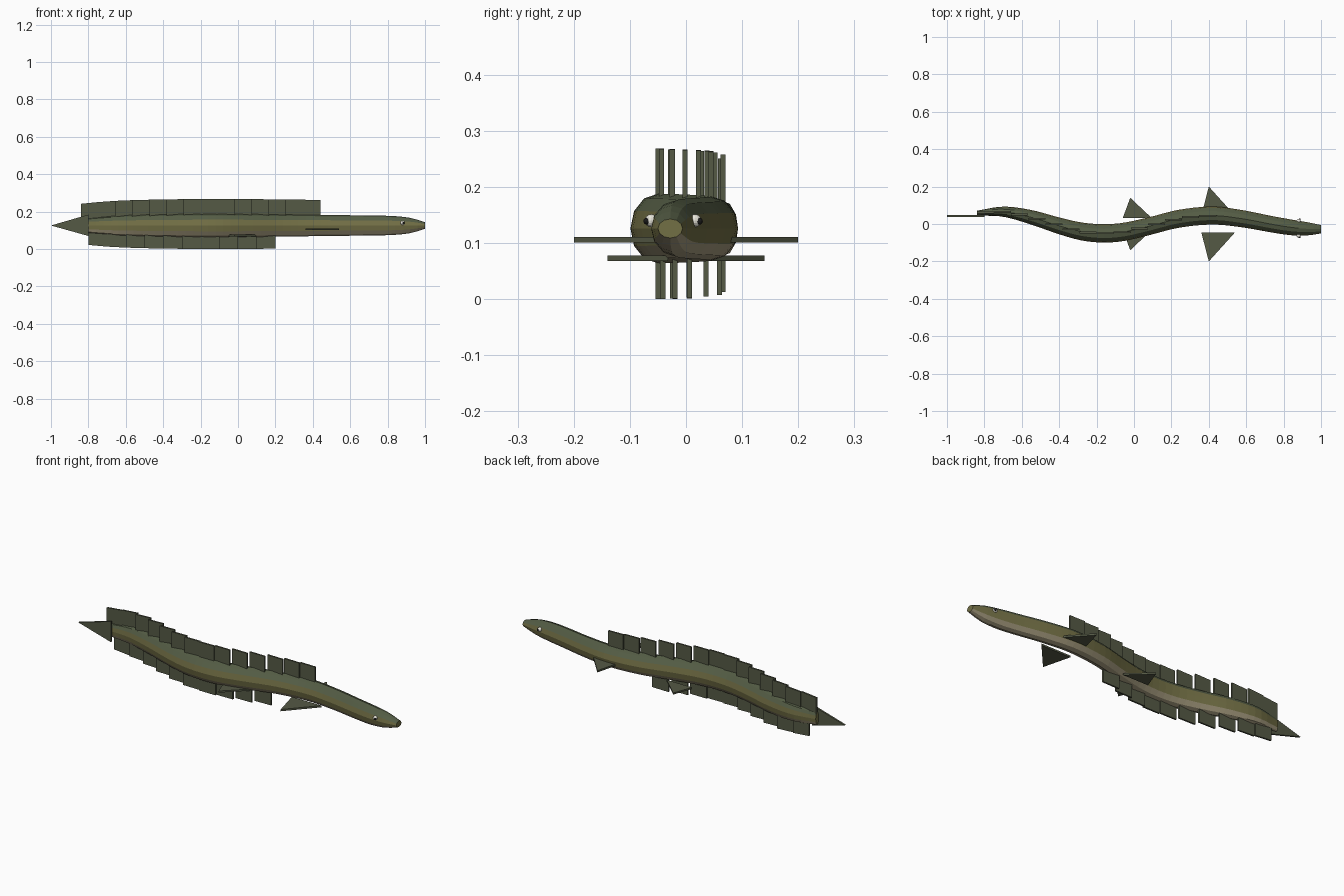
import bpy, math
from mathutils import Vector

if "Cube" in bpy.data.objects:
    bpy.data.objects.remove(bpy.data.objects["Cube"])


def material(name, r, g, b):
    m = bpy.data.materials.new(name)
    m.diffuse_color = (r, g, b, 1)
    m.use_nodes = True
    m.node_tree.nodes["Principled BSDF"].inputs["Base Color"].default_value = m.diffuse_color
    return m


BACK = material("back_green", 0.09, 0.11, 0.06)
SIDE = material("side_olive", 0.17, 0.16, 0.06)
BELLY = material("belly_tan", 0.38, 0.33, 0.21)
FIN = material("fin_green", 0.09, 0.10, 0.06)
WHITE = material("eye_white", 0.8, 0.78, 0.7)
BLACK = material("pupil_black", 0.01, 0.01, 0.01)
ZC = 0.126

# x, centre y, half width, half height along the spine
STATIONS = [
    (-0.84, 0.058, 0.013, 0.036), (-0.70, 0.066, 0.027, 0.049),
    (-0.55, 0.036, 0.039, 0.056), (-0.40, -0.010, 0.045, 0.059),
    (-0.28, -0.040, 0.048, 0.061), (-0.17, -0.050, 0.049, 0.062),
    (-0.06, -0.043, 0.049, 0.062), (0.08, -0.012, 0.048, 0.061),
    (0.24, 0.028, 0.048, 0.059), (0.42, 0.045, 0.048, 0.057),
    (0.58, 0.028, 0.046, 0.055), (0.74, -0.002, 0.044, 0.053),
    (0.84, -0.018, 0.042, 0.050), (0.93, -0.026, 0.035, 0.039),
    (1.00, -0.028, 0.022, 0.017)]


def spine(x):
    """Smooth (y, half width, half height) at x, by Hermite interpolation."""
    s = STATIONS
    i = 0
    while i < len(s) - 2 and x > s[i + 1][0]:
        i += 1

    def slope(k, c):
        a, b = max(k - 1, 0), min(k + 1, len(s) - 1)
        return (s[b][c] - s[a][c]) / (s[b][0] - s[a][0])
    d = s[i + 1][0] - s[i][0]
    t = (x - s[i][0]) / d
    return [(2*t**3 - 3*t*t + 1) * s[i][c] + (t**3 - 2*t*t + t) * d * slope(i, c)
            + (3*t*t - 2*t**3) * s[i + 1][c] + (t**3 - t*t) * d * slope(i + 1, c)
            for c in (1, 2, 3)]


def mesh_object(name, verts, faces, mats):
    me = bpy.data.meshes.new(name)
    me.from_pydata(verts, [], faces)
    for m in mats:
        me.materials.append(m)
    ob = bpy.data.objects.new(name, me)
    bpy.context.collection.objects.link(ob)
    return ob


def plate(name, outline, thick):
    """Solid slab from a flat outline, thickened along the vector both ways."""
    t = Vector(thick) / 2
    pts = [Vector(p) for p in outline]
    nrm = (pts[1] - pts[0]).cross(pts[2] - pts[0])
    if nrm.dot(t) < 0:
        pts.reverse()
    n = len(pts)
    verts = [p - t for p in pts] + [p + t for p in pts]
    faces = [list(range(n))[::-1], list(range(n, 2 * n))]
    faces += [(i, (i + 1) % n, n + (i + 1) % n, n + i) for i in range(n)]
    return mesh_object(name, verts, faces, [FIN])


# Body: 12-sided tube swept along the wavy spine, coloured in bands
SIDES, RINGS = 12, 47
verts, faces, bands = [], [], []
for r in range(RINGS):
    x = -0.84 + 1.84 * r / (RINGS - 1)
    y, w, h = spine(x)
    for k in range(SIDES):
        a = 2 * math.pi * k / SIDES
        verts.append((x, y + w * math.cos(a), ZC + h * math.sin(a)))
for r in range(RINGS - 1):
    for k in range(SIDES):
        a, b = r * SIDES + k, r * SIDES + (k + 1) % SIDES
        faces.append((a, b, b + SIDES, a + SIDES))
        bands.append(0 if 1 <= k <= 4 else 2 if 7 <= k <= 10 else 1)
faces.append(list(range(SIDES))[::-1])
faces.append(list(range((RINGS - 1) * SIDES, RINGS * SIDES)))
bands += [1, 1]
body = mesh_object("body", verts, faces, [BACK, SIDE, BELLY])
for p, b in zip(body.data.polygons, bands):
    p.material_index = b


# Long back and belly fins: rows of straight slabs stepping along the spine
def fin_row(name, x0, x1, count, sign, height):
    step = (x1 - x0) / count
    for i in range(count):
        a, b = x0 + i * step, x0 + (i + 1) * step
        y = spine((a + b) / 2)[0]
        ha, hb = spine(a)[2], spine(b)[2]
        plate(f"{name}_{i + 1}", [
            (a, y, ZC + sign * (ha - 0.012)), (b, y, ZC + sign * (hb - 0.012)),
            (b, y, ZC + sign * (hb + height)), (a, y, ZC + sign * (ha + height))],
            (0, 0.009, 0))


fin_row("back_fin", -0.84, 0.44, 14, 1, 0.080)
fin_row("belly_fin", -0.80, 0.20, 10, -1, 0.064)

# Tail fin
plate("tail_fin", [(-1, 0.042, 0.126), (-0.8, 0.042, 0.07), (-0.8, 0.042, 0.184)],
      (0, 0.01, 0))

# Paired side fins and eyes
for side, s in (("front", -1), ("rear", 1)):
    plate(f"pectoral_fin_{side}",
          [(0.36, s * 0.045, 0.106), (0.54, s * 0.045, 0.106), (0.40, s * 0.2, 0.106)],
          (0, 0, 0.01))
    plate(f"pelvic_fin_{side}",
          [(-0.06, s * 0.032, 0.073), (0.095, s * 0.032, 0.073), (-0.02, s * 0.14, 0.073)],
          (0, 0, 0.009))
    for part, x, off, z, rad, mat in (("eye", 0.88, 0.039, 0.140, 0.0115, WHITE),
                                      ("pupil", 0.885, 0.047, 0.139, 0.006, BLACK)):
        bpy.ops.mesh.primitive_uv_sphere_add(segments=12, ring_count=8, radius=rad,
                                             location=(x, -0.023 + s * off, z))
        ob = bpy.context.object
        ob.name = f"{part}_{side}"
        ob.data.materials.append(mat)
